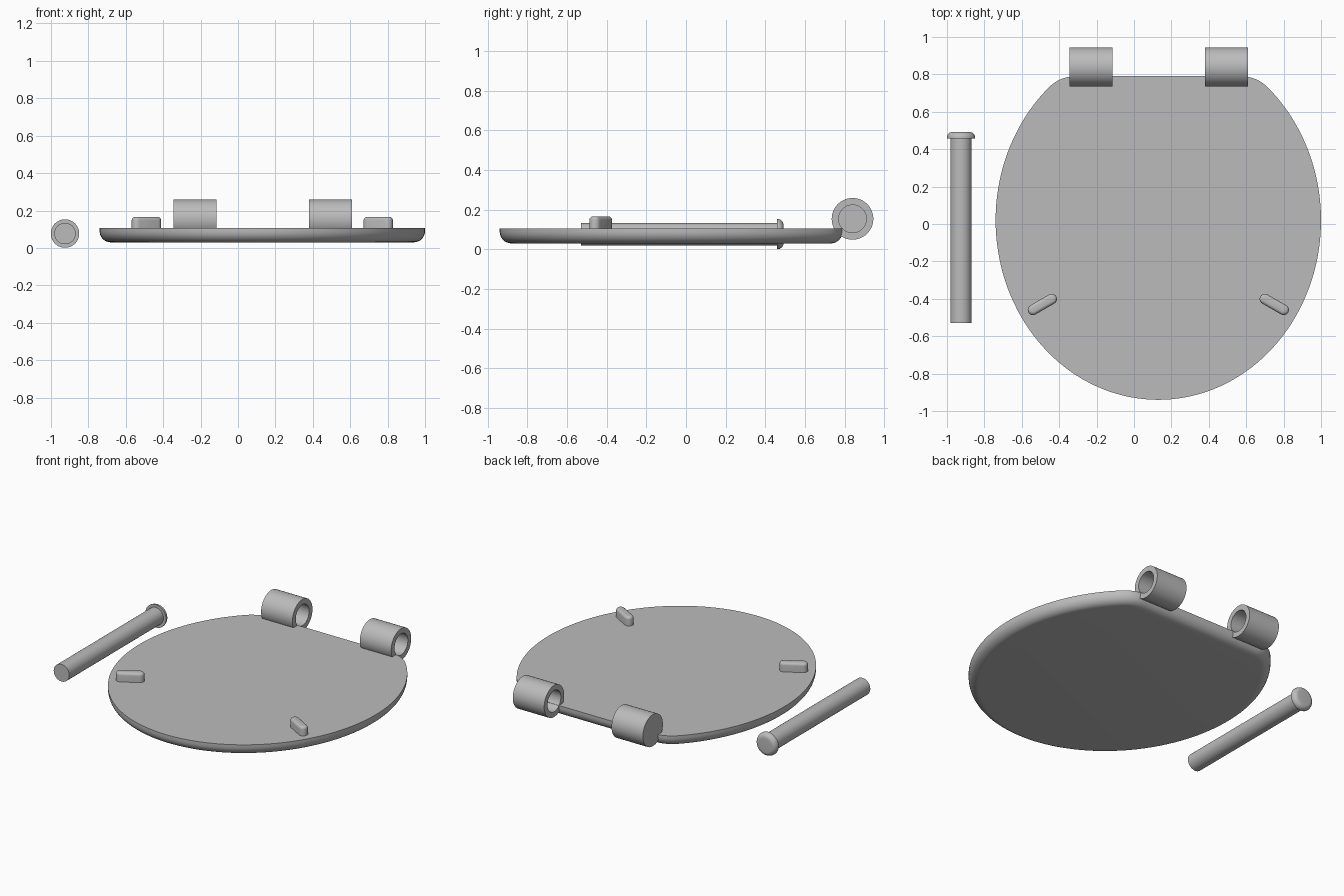
import bpy, bmesh, math
from mathutils import Vector, Matrix

if "Cube" in bpy.data.objects:
    bpy.data.objects.remove(bpy.data.objects["Cube"])

grey = bpy.data.materials.new("plain grey")
grey.diffuse_color = (0.5, 0.5, 0.5, 1)
grey.use_nodes = True
grey.node_tree.nodes["Principled BSDF"].inputs["Base Color"].default_value = grey.diffuse_color
CX = 0.13  # symmetry line of the lid


def finish(name, bm):
    bmesh.ops.recalc_face_normals(bm, faces=bm.faces)
    me = bpy.data.meshes.new(name)
    bm.to_mesh(me)
    bm.free()
    me.materials.append(grey)
    ob = bpy.data.objects.new(name, me)
    bpy.context.collection.objects.link(ob)
    bpy.ops.object.select_all(action='DESELECT')
    ob.select_set(True)
    bpy.context.view_layer.objects.active = ob
    bpy.ops.object.shade_smooth_by_angle(angle=math.radians(35))
    return ob


def offset(pts, d):
    """Move a counter-clockwise outline inward by d."""
    out = []
    for i, p in enumerate(pts):
        t = (pts[(i + 1) % len(pts)] - pts[i - 1]).normalized()
        out.append(p + Vector((-t.y, t.x)) * d)
    return out


def loft(name, rings, matrix=Matrix()):
    """Skin rings of 3D points and cap both ends."""
    bm = bmesh.new()
    vs = [[bm.verts.new(matrix @ Vector(p)) for p in r] for r in rings]
    n = len(vs[0])
    for a, b in zip(vs, vs[1:]):
        for i in range(n):
            bm.faces.new((a[i], a[(i + 1) % n], b[(i + 1) % n], b[i]))
    bm.faces.new(vs[0][::-1])
    bm.faces.new(vs[-1])
    return finish(name, bm)


def slab(name, outline, profile, matrix=Matrix()):
    """Outline stacked along z; profile is (inset, z) pairs."""
    return loft(name, [[(p.x, p.y, z) for p in offset(outline, d)] for d, z in profile], matrix)


def lathe(name, profile, matrix, n=64):
    """Revolve (radius, z) pairs about z."""
    return loft(name, [[(r * math.cos(2 * math.pi * i / n), r * math.sin(2 * math.pi * i / n), z)
                        for i in range(n)] for r, z in profile], matrix)


def arc(r, n=8):
    return [(r * (1 - math.sin(a)), r * (1 - math.cos(a)))
            for a in (math.pi / 2 * i / n for i in range(n + 1))]


# lid outline: ellipse cut flat at the back with eased corners
RX, RY, CY, BACK = 0.87, 0.96, 0.02, 0.79
t0 = math.acos(0.672)
span = math.pi + 2 * t0
ell = [Vector((CX + RX * math.cos(a), CY + RY * math.sin(a)))
       for a in (math.pi - t0 + span * i / 110 for i in range(111))]
start = ell[-1]
ctrl = Vector((CX + 0.525, BACK))
end = Vector((CX + 0.44, BACK))
corner = [start * (1 - t) ** 2 + ctrl * 2 * t * (1 - t) + end * t * t
          for t in (i / 8 for i in range(1, 9))]
mirror = [Vector((2 * CX - p.x, p.y)) for p in reversed(corner)]
slab("lid", ell + corner + mirror, [(d, 0.03 + z) for d, z in arc(0.06)] + [(0, 0.106)])

# two small bumpers on the lid
L, W = 0.058, 0.028
pill = [Vector((s * L + W * math.cos(a), W * math.sin(a)))
        for s, a0 in ((1, -math.pi / 2), (-1, math.pi / 2))
        for a in (a0 + math.pi * i / 12 for i in range(13))]
for side, sgn in (("left", -1), ("right", 1)):
    m = Matrix.Translation((CX + sgn * 0.62, -0.43, 0)) @ Matrix.Rotation(-sgn * math.radians(30), 4, 'Z')
    slab("bumper_" + side, pill, [(0, 0.1)] + [(d, 0.166 - z) for d, z in reversed(arc(0.018, 5))], m)

# hinge knuckles: left is a blind socket, right is bored through
along_x = Matrix.Rotation(math.pi / 2, 4, 'Y')
R, BORE, LEN = 0.105, 0.07, 0.23
m = Matrix.Translation((-0.345, 0.84, 0.154)) @ along_x
lathe("hinge_knuckle_left", [(R, 0), (R, LEN), (BORE, LEN), (BORE, 0.03)], m)
m = Matrix.Translation((0.38, 0.84, 0.154)) @ along_x
bm = bmesh.new()
ring = [(R, 0), (R, LEN), (BORE, LEN), (BORE, 0)]
N = 64
vs = [[bm.verts.new(m @ Vector((r * math.cos(2 * math.pi * i / N), r * math.sin(2 * math.pi * i / N), z)))
       for i in range(N)] for r, z in ring]
for k in range(4):
    a, b = vs[k], vs[(k + 1) % 4]
    for i in range(N):
        bm.faces.new((a[i], a[(i + 1) % N], b[(i + 1) % N], b[i]))
finish("hinge_knuckle_right", bm)

# loose hinge pin with a rounded head, lying beside the lid
m = Matrix.Translation((-0.925, -0.53, 0.077)) @ Matrix.Rotation(-math.pi / 2, 4, 'X')
head = [(0.076 - d, 1.022 - z) for d, z in reversed(arc(0.03))]
lathe("hinge_pin", [(0.057, 0), (0.057, 0.988), (0.076, 0.988)] + head, m)
